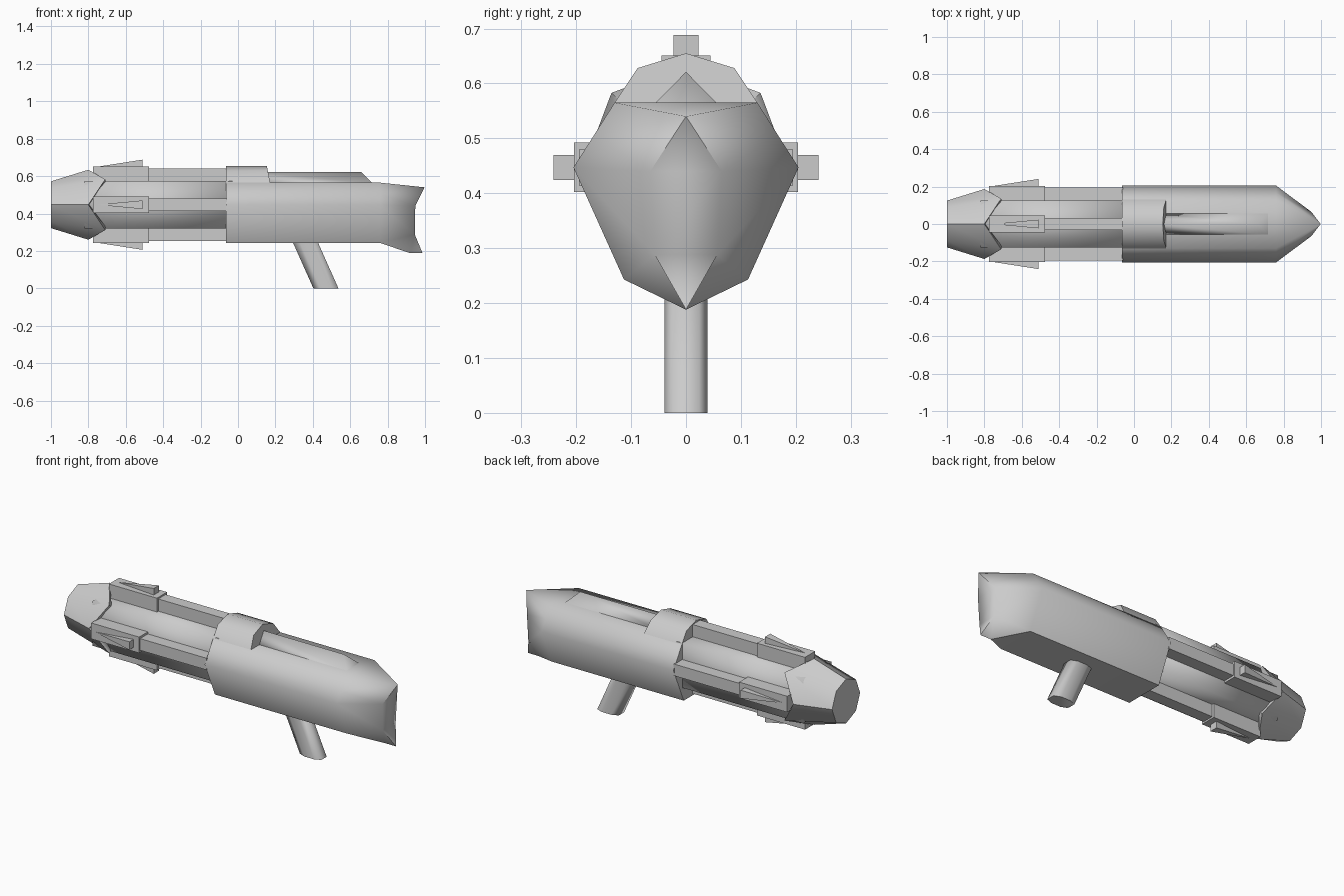
import bpy, bmesh
from math import cos, sin, pi, radians
from mathutils import Matrix, Vector

if "Cube" in bpy.data.objects:
    bpy.data.objects.remove(bpy.data.objects["Cube"])

CZ = 0.447  # height of the long axis


def make(name, verts, faces, angle=50):
    bm = bmesh.new()
    vs = [bm.verts.new(v) for v in verts]
    for f in faces:
        bm.faces.new([vs[i] for i in f])
    bmesh.ops.recalc_face_normals(bm, faces=bm.faces)
    me = bpy.data.meshes.new(name)
    bm.to_mesh(me)
    bm.free()
    ob = bpy.data.objects.new(name, me)
    bpy.context.collection.objects.link(ob)
    bpy.ops.object.select_all(action='DESELECT')
    ob.select_set(True)
    bpy.context.view_layer.objects.active = ob
    bpy.ops.object.shade_smooth_by_angle(angle=radians(angle))
    return ob


def tube_faces(n, rings, caps=(True, True)):
    faces = [(r * n + i, r * n + (i + 1) % n, (r + 1) * n + (i + 1) % n, (r + 1) * n + i)
             for r in range(rings - 1) for i in range(n)]
    if caps[0]:
        faces.append(tuple(range(n)))
    if caps[1]:
        faces.append(tuple(range((rings - 1) * n, rings * n)))
    return faces


def loft(name, rings, angle=50):
    return make(name, [v for r in rings for v in r], tube_faces(len(rings[0]), len(rings)), angle)


def octagon(x, r, x_diag=None, r_diag=None):
    out = []
    for i in range(8):
        d = i % 2 and x_diag is not None
        rr = r_diag if d else r
        out.append((x_diag if d else x, rr * cos(i * pi / 4), CZ + rr * sin(i * pi / 4)))
    return out


# Tapered tail cone, its front rim zigzagging between the blocks, then dropping to the core
loft("tail_cone", [octagon(-1, 0.125), octagon(-0.80, 0.187, -0.71, 0.192),
                   octagon(-0.795, 0.11, -0.705, 0.17)])
# Square barrel core
h = 0.126
loft("barrel", [[(x, y, CZ + z) for y, z in ((-h, -h), (h, -h), (h, h), (-h, h))]
                for x in (-0.82, -0.03)], 95)


def around(points, k):
    """Points given as (x, sideways, outward), turned to one of four sides."""
    m = Matrix.Rotation(k * pi / 2, 3, 'X')
    return [m @ Vector(p) + Vector((0, 0, CZ)) for p in points]


def bar(name, k, x0, x1, w, r0, r1):
    loft(name, [around([(x, -w, r0), (x, w, r0), (x, w, r1), (x, -w, r1)], k)
                for x in (x0, x1)], 30)


# Rail, block and pointed fin on each of the four sides
for k, side in enumerate(("top", "front", "bottom", "back")):
    bar("rail_" + side, k, -0.6, -0.06, 0.033, 0.11, 0.195)
    bar("block_" + side, k, -0.775, -0.475, 0.045, 0.11, 0.204)
    w = 0.023
    make("fin_" + side, around([(-0.76, 0, 0.202), (-0.51, -w, 0.19), (-0.51, w, 0.19),
                                (-0.51, w, 0.241), (-0.51, -w, 0.241)], k),
         [(0, 1, 2), (0, 2, 3), (0, 3, 4), (0, 4, 1), (1, 2, 3, 4)], 30)


def mirrored(half):
    return half + [(-y, z) for y, z in reversed(half)]


# Main body with a beaked nose
section = mirrored([(0.13, 0.565), (0.168, 0.505), (0.205, CZ), (0.113, 0.243)])
verts = [(x, y, z) for x in (-0.065, 0.76) for y, z in section]
verts += [(0.998, 0, 0.54), (0.948, 0.065, 0.44), (0.948, -0.065, 0.44),
          (0.945, 0.057, 0.288), (0.945, -0.057, 0.288), (0.987, 0, 0.188), (0.92, 0, 0.188)]
A, B, C, D, D2, C2, B2, A2, T, P, P2, Q, Q2, R, U = range(8, 23)
faces = tube_faces(8, 2, (True, False))
for a, b, c, d, p, q in ((A, B, C, D, P, Q), (A2, B2, C2, D2, P2, Q2)):
    faces += [(a, b, T), (b, p, T), (b, c, p), (c, d, q, p), (d, U, q), (U, R, q)]
faces += [(A, A2, T), (D, D2, U), (T, P, P2), (P, Q, Q2, P2), (Q, R, Q2)]
make("body", verts, faces, 64)

# Raised collar over the rear of the body, front face sloped
arch = [(0.12, 0.55), (0.13, 0.565), (0.088, 0.628), (0, 0.655),
        (-0.088, 0.628), (-0.13, 0.565), (-0.12, 0.55)]
loft("collar", [[(-0.065, y, z) for y, z in arch],
                [(0.172 - 0.2 * max(0, z - 0.565), y, z) for y, z in arch]], 55)

# Triangular sight ridge along the top
tri = [(-0.058, 0.562), (0.058, 0.562), (0, 0.621)]
loft("sight_ridge", [[(0.1, y, z) for y, z in tri],
                     [(0.72 - (z - 0.562), y, z) for y, z in tri]], 95)

# Slanted grip with chamfered corners
grip = [(0.067, 0.024), (0.03, 0.039), (-0.03, 0.039), (-0.067, 0.024),
        (-0.067, -0.024), (-0.03, -0.039), (0.03, -0.039), (0.067, -0.024)]
loft("grip", [[(cx + x, y, z) for x, y in grip] for cx, z in ((0.47, 0), (0.345, 0.28))], 69)
